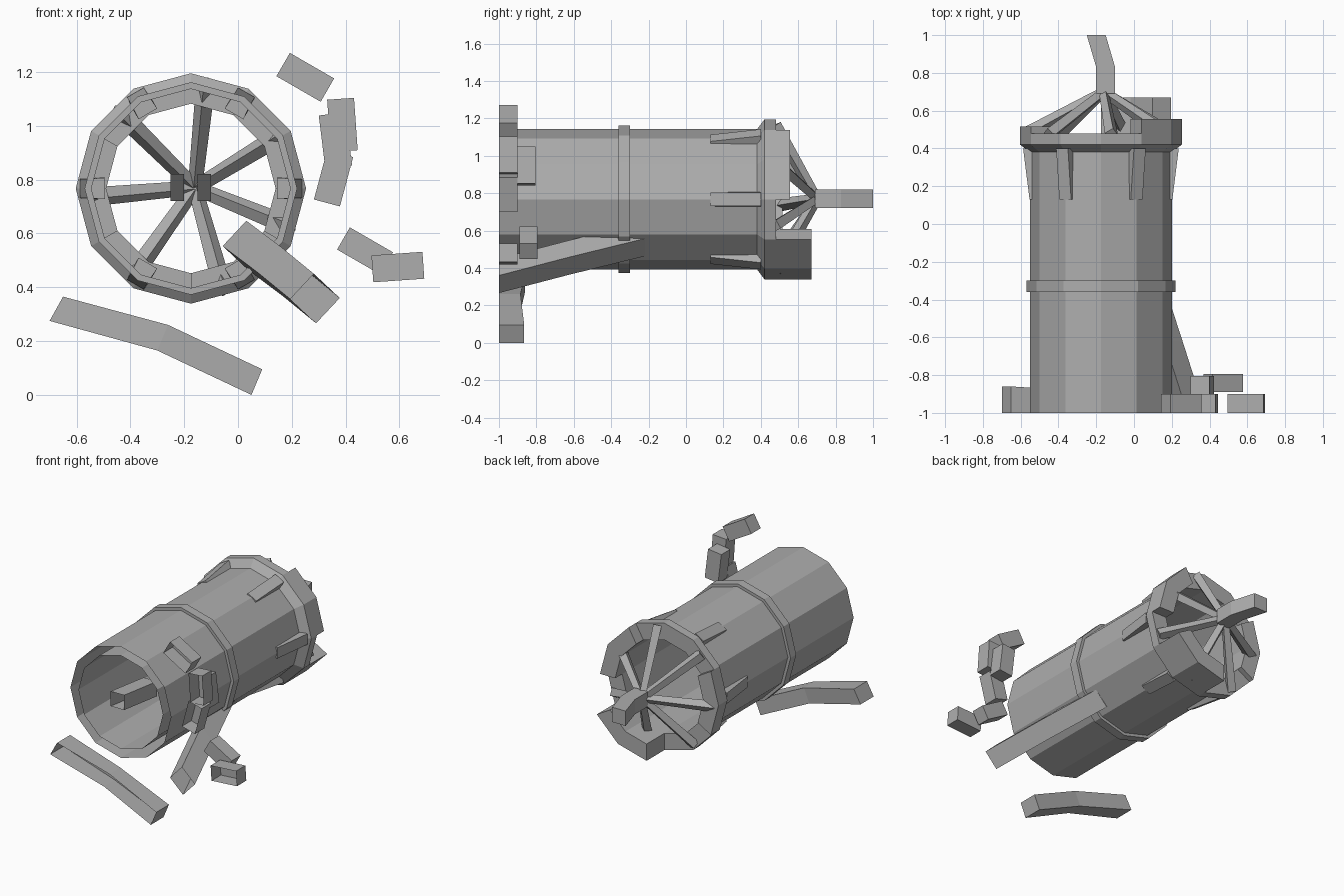
import bpy, bmesh
from math import sin, cos, radians
from mathutils import Vector

if "Cube" in bpy.data.objects:
    bpy.data.objects.remove(bpy.data.objects["Cube"])

CX, CZ = -0.175, 0.767      # axis of the barrel, running along y

# mid-grey used on every part
grey = bpy.data.materials.new("mid_grey")
grey.diffuse_color = (0.42, 0.42, 0.42, 1)
grey.use_nodes = True
grey.node_tree.nodes["Principled BSDF"].inputs["Base Color"].default_value = grey.diffuse_color


def loft(name, rings, closed_section=True, closed_path=False, cap_first=True, cap_last=True):
    """Skin faces through a row of equal-length point rings."""
    bm = bmesh.new()
    vs = [[bm.verts.new(p) for p in r] for r in rings]
    n, m = len(vs), len(vs[0])
    for i in range(n if closed_path else n - 1):
        a, b = vs[i], vs[(i + 1) % n]
        for j in range(m if closed_section else m - 1):
            k = (j + 1) % m
            bm.faces.new((a[j], a[k], b[k], b[j]))
    if closed_section and not closed_path:
        if cap_first:
            bm.faces.new(vs[0])
        if cap_last:
            bm.faces.new(vs[-1])
    bmesh.ops.recalc_face_normals(bm, faces=bm.faces)
    me = bpy.data.meshes.new(name)
    bm.to_mesh(me)
    bm.free()
    me.materials.append(grey)
    ob = bpy.data.objects.new(name, me)
    bpy.context.collection.objects.link(ob)
    return ob


def polar(r, y, deg):
    a = radians(deg)
    return Vector((CX + r * cos(a), y, CZ + r * sin(a)))


def lathe(name, profile, closed):
    return loft(name, [[polar(r, y, 30 * i) for r, y in profile] for i in range(12)],
                closed_section=closed, closed_path=True)


def slab(name, outline, y0, y1):
    """Front-view outline pushed back along y, left open at the cut front."""
    return loft(name, [[(x, y, z) for x, z in outline] for y in (y0, y1)],
                cap_first=y0 > -0.99)


def tilted_box(cx, cz, w, h, deg):
    a = radians(deg)
    return [(cx + u * cos(a) - v * sin(a), cz + u * sin(a) + v * cos(a))
            for u, v in ((-w / 2, -h / 2), (w / 2, -h / 2), (w / 2, h / 2), (-w / 2, h / 2))]


SQUARE = ((-1, -1), (1, -1), (1, 1), (-1, 1))

# double-walled barrel, open at the front, with flared collar at the back
lathe("barrel", [(0.375, -1), (0.375, 0.38), (0.428, 0.42), (0.428, 0.48),
                 (0.315, 0.48), (0.315, -1)], False)
lathe("barrel_band", [(0.37, -0.36), (0.395, -0.36), (0.395, -0.30), (0.37, -0.30)], True)

# raised collar sections of different depths
for name, start, end, back in (("collar_block_upper", 0, 60, 0.555),
                               ("collar_block_lower", -90, -30, 0.67),
                               ("collar_block_side", 150, 210, 0.515)):
    loft(name, [[polar(r, y, d) for r, y in ((0.315, 0.47), (0.428, 0.47),
                                             (0.428, back), (0.315, back))]
                for d in range(start, end + 1, 30)])

# six sloping clips that pass through the outer wall
for i in range(6):
    d = radians(60 * i)
    t = Vector((-sin(d), 0, cos(d))) * 0.04
    rings = []
    for y, r0, r1 in ((0.13, 0.32, 0.378), (0.40, 0.355, 0.412)):
        a, b = polar(r0, y, 60 * i), polar(r1, y, 60 * i)
        rings.append([a - t, b - t * 0.9, b + t * 0.9, a + t])
    loft("clip", rings)

# seven slightly rolled spokes meeting at a point behind the collar
apex = Vector((-0.16, 0.70, 0.77))
for i in range(7):
    start = polar(0.40, 0.475, 82 + i * 360 / 7)
    axis = (apex - start).normalized()
    side = axis.cross(Vector((0, 1, 0))).normalized()
    up = side.cross(axis)
    side, up = (side * cos(0.6) + up * sin(0.6)), (up * cos(0.6) - side * sin(0.6))
    loft("spoke", [[p + side * u * w + up * v * w for u, v in SQUARE]
                   for p, w in ((start, 0.026), (apex, 0.019))])

# bent square bars on the axis: tail at the back, cut stub at the front
for name, path in (("tail_bar", ((-0.15, 0.69), (-0.15, 0.83), (-0.20, 1.0))),
                   ("front_stub", ((-0.20, -1.0), (-0.15, -0.72)))):
    loft(name, [[(x + u * 0.05, y, 0.77 + v * 0.05) for u, v in SQUARE] for x, y in path],
         cap_first=False, cap_last=name == "tail_bar")

# long strut along the lower right of the barrel, open at the cut front
along, across = Vector((0.048, 0, -0.045)), Vector((0.044, 0, 0.047))
loft("side_strut", [[Vector(p) + along * u + across * v for u, v in SQUARE]
                    for p in ((0.035, -0.22, 0.555), (0.165, -0.62, 0.457),
                              (0.286, -1.0, 0.358))],
     cap_last=False)

# bent lower strip, open along the cut front
strip = [(-0.70, 0.275, -0.65, 0.365, -0.86), (-0.30, 0.165, -0.26, 0.26, -0.885),
         (0.05, 0.0, 0.09, 0.095, -0.865)]
loft("lower_strip", [[(x0, -1, z0), (x0, y, z0), (x1, y, z1), (x1, -1, z1)]
                     for x0, z0, x1, z1, y in strip], closed_section=False)
for x0, z0, x1, z1, y in (strip[0], strip[-1]):
    loft("lower_strip_end", [[(x0, -1, z0), (x0, y, z0)], [(x1, -1, z1), (x1, y, z1)]],
         closed_section=False)

# loose chain of short blocks on the right
for i, (x, z, w, h, deg, y0, y1) in enumerate((
        (0.25, 1.18, 0.19, 0.10, -30, -1.0, -0.90),
        (0.388, 1.003, 0.10, 0.195, 4, -1.0, -0.90),
        (0.362, 0.945, 0.10, 0.20, 7, -0.90, -0.805),
        (0.355, 0.805, 0.10, 0.19, -15, -1.0, -0.90),
        (0.472, 0.535, 0.185, 0.095, -30, -0.89, -0.795),
        (0.594, 0.475, 0.19, 0.10, 4, -1.0, -0.90))):
    slab("chain_block_%d" % (i + 1), tilted_box(x, z, w, h, deg), y0, y1)
